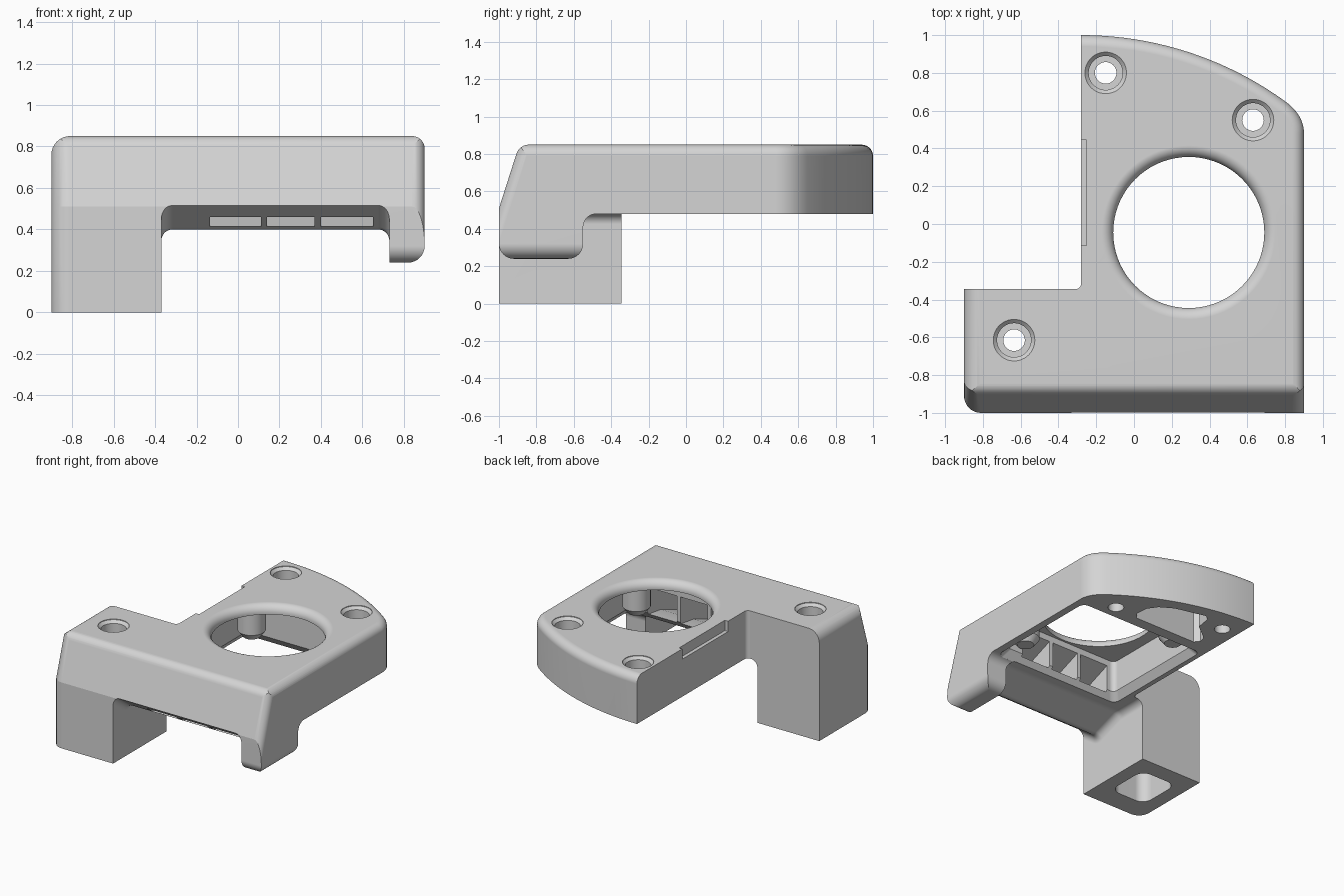
import bpy, bmesh, math
from mathutils import Vector

if "Cube" in bpy.data.objects:
    bpy.data.objects.remove(bpy.data.objects["Cube"])

grey = bpy.data.materials.new("light_grey")
grey.diffuse_color = (0.66, 0.66, 0.66, 1)
grey.use_nodes = True
grey.node_tree.nodes["Principled BSDF"].inputs["Base Color"].default_value = grey.diffuse_color


def finish(name, bm):
    bmesh.ops.recalc_face_normals(bm, faces=bm.faces[:])
    me = bpy.data.meshes.new(name)
    bm.to_mesh(me)
    bm.free()
    me.materials.append(grey)
    ob = bpy.data.objects.new(name, me)
    bpy.context.collection.objects.link(ob)
    return ob


def prism(pts, axis, lo, hi):
    """Closed profile extruded along x (y,z points), y (x,z) or z (x,y)."""
    place = {"x": lambda p: (lo, p[0], p[1]), "y": lambda p: (p[0], lo, p[1]),
             "z": lambda p: (p[0], p[1], lo)}[axis]
    bm = bmesh.new()
    face = bm.faces.new([bm.verts.new(place(p)) for p in pts])
    geo = bmesh.ops.extrude_face_region(bm, geom=[face])["geom"]
    step = Vector([(hi - lo) * (a == axis) for a in "xyz"])
    bmesh.ops.translate(bm, vec=step, verts=[g for g in geo if isinstance(g, bmesh.types.BMVert)])
    return bm


def lathe(profile, cx, cy, n=48):
    """Closed solid turned about a vertical axis from (radius, z) points."""
    bm = bmesh.new()
    rings = [[bm.verts.new((cx + r * math.cos(math.tau * i / n), cy + r * math.sin(math.tau * i / n), z))
              for i in range(n)] for r, z in profile]
    for a, b in zip(rings, rings[1:]):
        for i in range(n):
            j = (i + 1) % n
            bm.faces.new((a[i], a[j], b[j], b[i]))
    bm.faces.new(rings[0])
    bm.faces.new(rings[-1])
    return bm


def arc(cx, cy, r, a0, a1, n=8):
    return [(cx + r * math.cos(math.radians(a0 + (a1 - a0) * i / n)),
             cy + r * math.sin(math.radians(a0 + (a1 - a0) * i / n))) for i in range(n + 1)]


def box(x0, x1, y0, y1, r=0.0):
    if not r:
        return [(x0, y0), (x1, y0), (x1, y1), (x0, y1)]
    return (arc(x0 + r, y0 + r, r, 180, 270) + arc(x1 - r, y0 + r, r, 270, 360)
            + arc(x1 - r, y1 - r, r, 0, 90) + arc(x0 + r, y1 - r, r, 90, 180))


def cut(bm):
    tool = finish("cutter", bm)
    tool.hide_render = True
    mod = housing.modifiers.new("cut", "BOOLEAN")
    mod.operation, mod.solver, mod.object = "DIFFERENCE", "EXACT", tool
    bpy.context.view_layer.objects.active = housing
    bpy.ops.object.modifier_apply(modifier=mod.name)
    bpy.data.objects.remove(tool)


# Housing block: plan outline with a sharp front right corner and a curved back
TOP, SLOPE = 0.85, 0.32
corner = [((1 - t) ** 2 * 0.9 + 2 * t * (1 - t) * 0.9 + t * t * 0.8,
           (1 - t) ** 2 * 0.48 + 2 * t * (1 - t) * 0.577 + t * t * 0.65) for t in [i / 8 for i in range(8)]]
outline = (arc(-0.81, -0.91, 0.09, 180, 270) + [(0.9, -1)] + corner
           + arc(-0.28, -0.84, 1.84, 54, 90, 20)
           + arc(-0.31, -0.315, 0.03, 0, -90) + [(-0.9, -0.345)])
bm = prism(outline, "z", 0, TOP)


def rounded_edge(e):
    a, b = (v.co for v in e.verts)
    m = (a + b) / 2
    inner = m.x < -0.27 and m.y > -0.36        # left wall and step stay sharp
    return min(a.z, b.z) > TOP - 0.001 and not inner


bmesh.ops.bevel(bm, geom=[e for e in bm.edges if rounded_edge(e)], offset=0.06,
                segments=8, profile=0.5, affect="EDGES")
housing = finish("housing", bm)

# Left top edge has a wider rounding
cut(prism(arc(-0.81, 0.76, 0.0901, 90, 180) + [(-1, 0.76), (-1, 1), (-0.81, 1)], "y", -1.2, -0.2))
# Sloped front with rounded top edge
cut(prism([(-1.1, 0.51), (-1, 0.51)] + arc(-0.84, 0.7803, 0.07, 163, 90)
          + [(-0.84, 1), (-1.1, 1)], "x", -1.1, 1.1))
# Rounded corners that follow the slope
for side, r, z0 in ((1, 0.06, 0.25), (-1, 0.09, 0.51)):
    pts = [(side * x, y) for x, y in arc(0.9 - r, -1 + r, r, 270, 360)]
    bm = prism(pts + [(side * 1.1, -1 + r), (side * 1.1, -1.2), (side * (0.9 - r), -1.2)], "z", z0, 0.95)
    for v in bm.verts:
        v.co.y += (v.co.z - 0.51) * SLOPE
    cut(bm)
# Raised underside behind the leg and behind the lip
cut(prism([(-0.344, -0.1), (-0.344, 0.48), (1.1, 0.48), (1.1, -0.1)], "x", -0.5, 1.1))
cut(prism([(-0.55, -0.1)] + arc(-0.48, 0.41, 0.07, 180, 90) + [(-0.3, 0.48), (-0.3, -0.1)], "x", -0.2, 1.1))
# Gap between leg and lip, with filleted ends
bm = prism([(-1.1, 0.589)] + arc(-0.82, 0.46, 0.06, 234, 290, 6) + arc(-0.56, 0.36, 0.12, 110, 90, 3)
           + [(-0.3, 0.48), (-0.3, -0.1), (-1.1, -0.1)], "x", -0.37, 0.73)
ends = [e for e in bm.edges if abs(e.verts[0].co.x - e.verts[1].co.x) < 1e-5
        and min(v.co.z for v in e.verts) > 0.3]
bmesh.ops.bevel(bm, geom=ends, offset=0.055, segments=8, profile=0.5, affect="EDGES")
cut(bm)
# Lip: rounded bottom and outer lower edge
cut(prism([(-1.1, 0.32)] + arc(-0.92, 0.32, 0.08, 180, 270) + arc(-0.63, 0.32, 0.08, 270, 360)
          + [(-0.5, 0.32), (-0.5, -0.1), (-1.1, -0.1)], "x", 0.6, 1.1))
cut(prism(arc(0.82, 0.32, 0.08, 270, 360) + [(1, 0.32), (1, 0.1), (0.82, 0.1)], "y", -1.1, -0.5))

# Square chamber with a chamfered mouth, round inlet with soft rim
cut(prism(box(-0.2, 0.8, -0.46, 0.4, 0.04), "z", 0.3, 0.78))
bm = prism(box(-0.25, 0.85, -0.51, 0.45, 0.05), "z", 0.47, 0.54)
for v in bm.verts:
    if v.co.z > 0.5:
        v.co.x = 0.3 + (v.co.x - 0.3) * 0.905
        v.co.y = -0.03 + (v.co.y + 0.03) * 0.89
cut(bm)
rim = [(0.4 + 0.06 * (1 - math.cos(math.radians(a))), 0.79 + 0.06 * math.sin(math.radians(a)))
       for a in range(0, 91, 10)]
cut(lathe([(0.4, 0.6)] + rim + [(0.46, 1)], 0.29, -0.045, 72))
# Three air channels ending in front slots
for x0, x1 in ((-0.135, 0.11), (0.14, 0.37), (0.4, 0.65)):
    cut(prism([(-0.44, 0.525), (-0.44, 0.74), (-0.8, 0.6), (-0.9, 0.46), (-1.05, 0.46), (-1.05, 0.413),
               (-0.85, 0.413), (-0.75, 0.45), (-0.62, 0.5)], "x", x0, x1))

# Underside recess, leg socket and side wall notch
cut(prism([(0.46, 0.58), (0.45, 0.68), (0.4, 0.75), (0.3, 0.81), (0.06, 0.87), (0.02, 0.84), (0, 0.72),
           (-0.13, 0.62), (-0.14, 0.57), (-0.11, 0.53), (0.42, 0.53)], "z", 0.3, 0.74))
cut(prism(box(-0.79, -0.48, -0.83, -0.48, 0.08), "z", -0.1, 0.5))
cut(prism(box(-0.4, -0.252, -0.115, 0.445), "z", 0.77, 1))
# Stepped screw holes
for x, y in ((-0.15, 0.8), (0.63, 0.55), (-0.635, -0.615)):
    cut(lathe([(0.057, 0.3), (0.057, 0.62), (0.09, 0.62), (0.09, 0.825), (0.11, 0.845), (0.11, 1)], x, y))

# Mounting bosses hanging inside the chamber
bosses = [finish("mounting_boss", lathe([(0.06, 0.56), (0.1, 0.61), (0.1, 0.8)], x, y, 32))
          for x, y in ((-0.1, 0.31), (0.69, -0.38))]

# Smooth roundings, flat large faces
for ob in [housing] + bosses:
    bpy.ops.object.select_all(action="DESELECT")
    ob.select_set(True)
    bpy.context.view_layer.objects.active = ob
    bpy.ops.object.shade_smooth_by_angle(angle=math.radians(15.5))
    mod = ob.modifiers.new("flat_faces", "WEIGHTED_NORMAL")
    mod.keep_sharp = True
